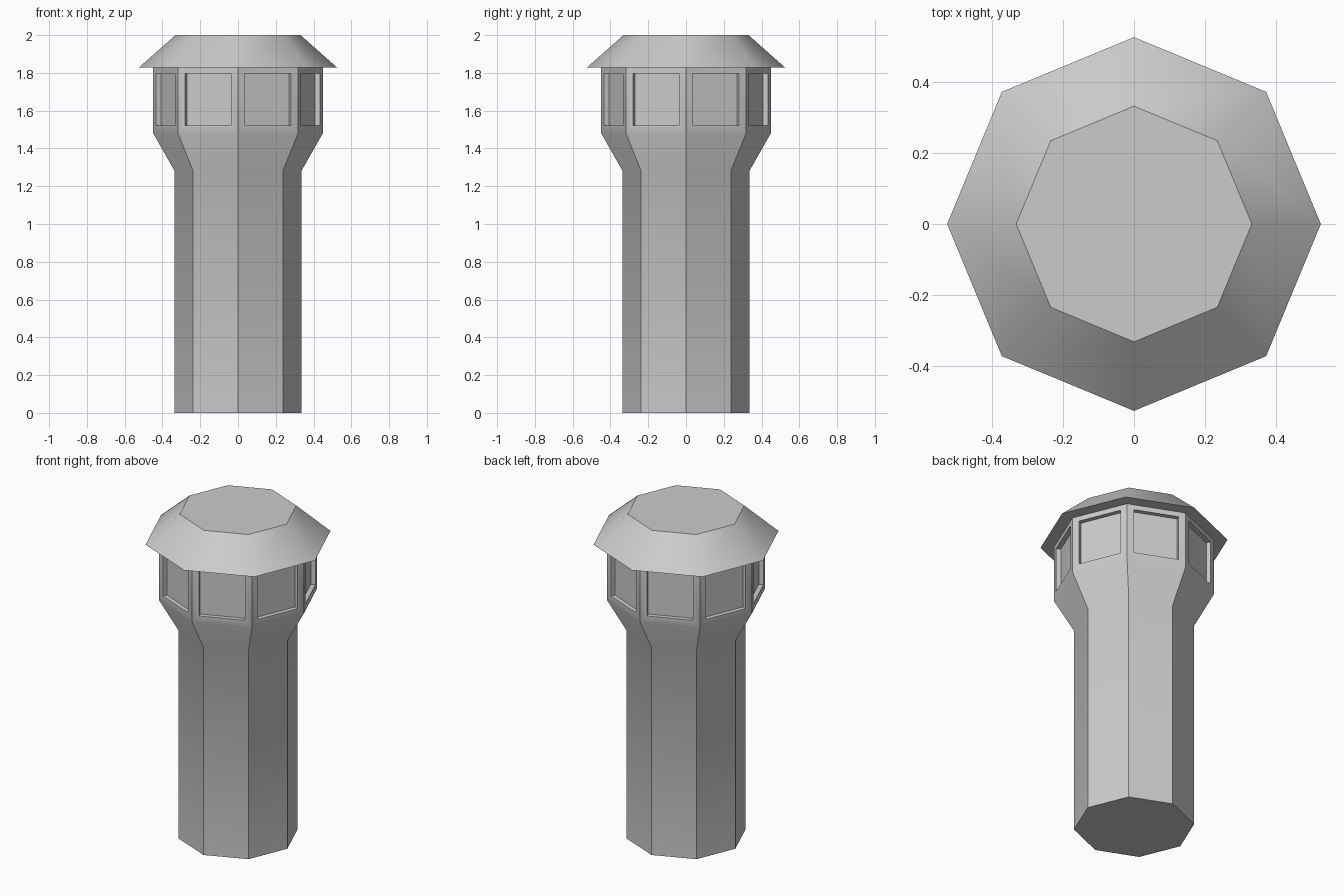
import bpy, bmesh, math

if "Cube" in bpy.data.objects:
    bpy.data.objects.remove(bpy.data.objects["Cube"])

SIDES = 8


def octagon_part(name, profile):
    """Capped eight-sided solid from (radius, z) rings; returns object and its bands of side faces."""
    bm = bmesh.new()
    rings = []
    for r, z in profile:
        rings.append([bm.verts.new((r * math.cos(i * math.tau / SIDES),
                                    r * math.sin(i * math.tau / SIDES), z))
                      for i in range(SIDES)])
    bands = []
    for low, high in zip(rings, rings[1:]):
        bands.append([bm.faces.new((low[i], low[(i + 1) % SIDES],
                                    high[(i + 1) % SIDES], high[i]))
                      for i in range(SIDES)])
    bm.faces.new(rings[0][::-1])
    bm.faces.new(rings[-1])
    bm.normal_update()
    return name, bm, bands


def finish(name, bm):
    mesh = bpy.data.meshes.new(name)
    bm.to_mesh(mesh)
    bm.free()
    obj = bpy.data.objects.new(name, mesh)
    bpy.context.collection.objects.link(obj)
    bpy.ops.object.select_all(action='DESELECT')
    obj.select_set(True)
    bpy.context.view_layer.objects.active = obj
    bpy.ops.object.shade_smooth_by_angle(angle=math.radians(35))
    return obj


# Shaft, flare and lookout cabin
name, bm, bands = octagon_part("tower_body", [(0.337, 0), (0.337, 1.283),
                                              (0.449, 1.48), (0.449, 1.838)])

# Recessed windows on every cabin face
windows = bands[2]
bmesh.ops.inset_individual(bm, faces=windows, thickness=0.041, use_even_offset=True)
bm.normal_update()
bmesh.ops.inset_individual(bm, faces=windows, thickness=0.0, depth=-0.027)
finish(name, bm)

# Overhanging roof with a flat top
name, bm, bands = octagon_part("roof", [(0.525, 1.828), (0.331, 2.0)])
finish(name, bm)
